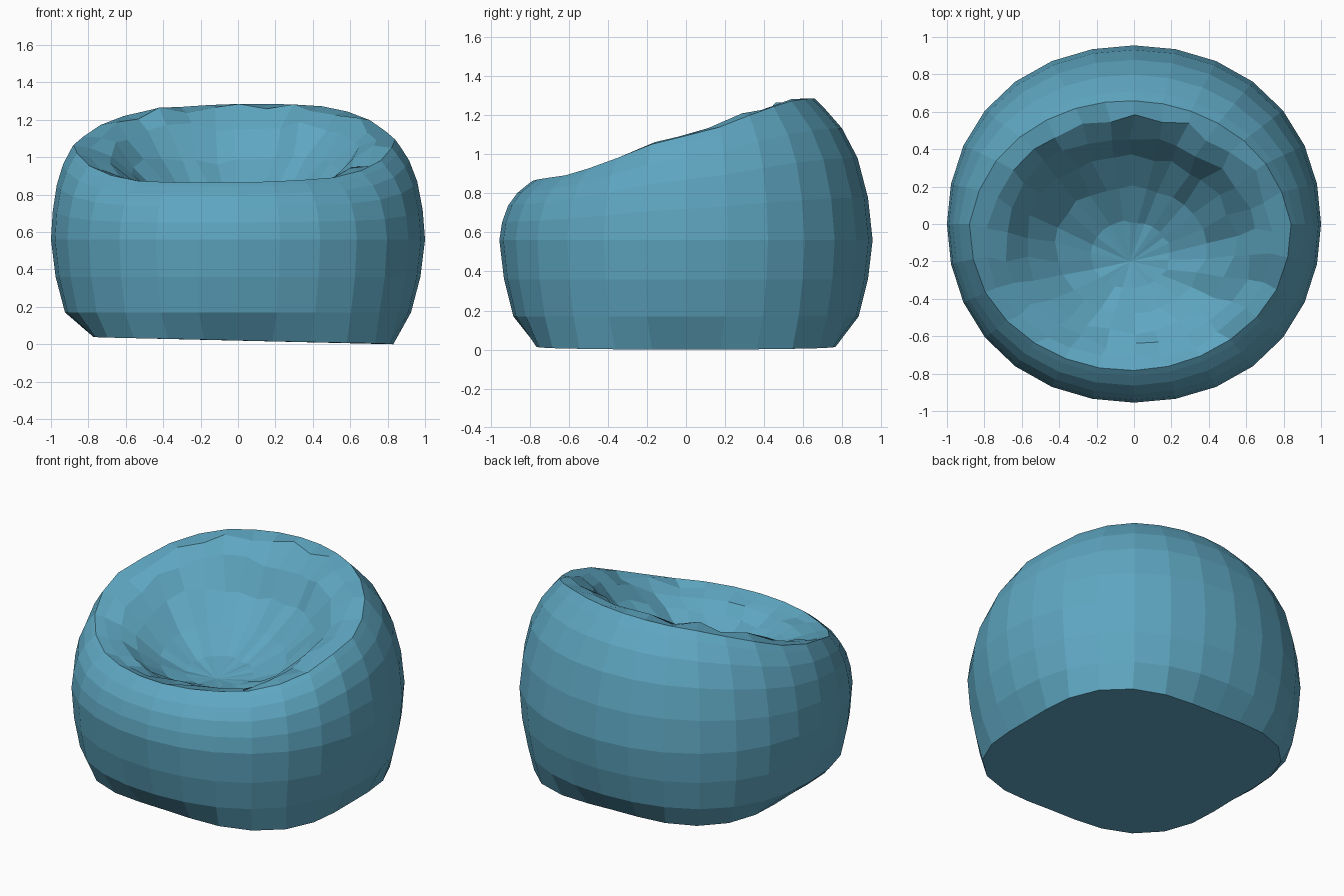
import bpy
import bmesh
import math
import random

if "Cube" in bpy.data.objects:
    bpy.data.objects.remove(bpy.data.objects["Cube"], do_unlink=True)

random.seed(4)
SEGMENTS = 28
DEPTH = 0.955          # front-to-back scale of the round plan
WIDEST = 0.56          # height of the widest ring
SEAT = (-0.02, -0.2, 0.67)  # lowest point of the hollow


def lerp_table(table, x):
    """Piecewise linear lookup in a sorted list of (x, value)."""
    for (x0, v0), (x1, v1) in zip(table, table[1:]):
        if x <= x1:
            return v0 + (v1 - v0) * max(0.0, x - x0) / (x1 - x0)
    return table[-1][1]


def wobble(amount):
    return random.uniform(-amount, amount)


# Crest of the bag from front (-1) to back (+1)
crest_height = [(-1, .865), (-.75, .885), (-.5, .945), (-.25, 1.03), (0, 1.08),
                (.25, 1.13), (.5, 1.205), (.75, 1.26), (1, 1.285)]
crest_radius = [(-1, .82), (-.5, .865), (0, .86), (.5, .79), (1, .69)]
# Side wall: (height, radius, extra on the diagonals)
lower_wall = [(.17, .925, .045), (.36, .975, .03), (WIDEST, 1.0, .02)]
# Upper wall: (share of rise, share of inward curl)
upper_wall = [(.3, .08), (.58, .26), (.79, .53), (.93, .83), (1, 1)]
# Hollow: (share of distance to crest, share of height at front, side, back)
hollow = [(.9, .92, 1.0, .97), (.78, .74, .9, .8), (.65, .5, .64, .5),
          (.47, .23, .28, .27), (.25, .07, .08, .08)]

angles = [math.tau * i / SEGMENTS for i in range(SEGMENTS)]
bm = bmesh.new()


def add_ring(point):
    return [bm.verts.new(point(a)) for a in angles]


def polar(a, r, z):
    return (r * math.cos(a), DEPTH * r * math.sin(a), z)


def diagonal(a):
    """One on the four diagonals, zero to the front, back and sides."""
    return math.sin(2 * a) ** 2


def base_point(a):
    """Slightly tilted, rounded square footprint."""
    x, y, z = polar(a, .8 + .12 * diagonal(a), .02 - .02 * math.cos(a))
    return x + .03 * math.cos(a) ** 2, y, z


def crest(a):
    s, c = math.sin(a), math.cos(a)
    return (lerp_table(crest_radius, s) - .02 * c,
            lerp_table(crest_height, s) + .015 * c)


def lower_point(z, r, extra):
    return lambda a: polar(a, r + extra * diagonal(a), z)


def upper_point(rise, curl):
    def point(a):
        r, h = crest(a)
        z = WIDEST + (h - WIDEST) * rise
        full = 1 + .02 * diagonal(a)
        return polar(a, full - (full - r) * curl, z)
    return point


def hollow_point(u, front, side, back):
    def point(a):
        r, h = crest(a)
        x, y, z = polar(a, r, h)
        s = math.sin(a)
        g = side + ((back if s > 0 else front) - side) * s * s
        loose = 0.028 * u
        return (SEAT[0] + (x - SEAT[0]) * u + wobble(loose),
                SEAT[1] + (y - SEAT[1]) * u + wobble(loose),
                SEAT[2] + (z - SEAT[2]) * g + wobble(loose))
    return point


# Stack the rings from the floor, over the crest and down into the hollow
rings = [add_ring(base_point)]
rings += [add_ring(lower_point(*p)) for p in lower_wall]
rings += [add_ring(upper_point(*p)) for p in upper_wall]
rings += [add_ring(hollow_point(*p)) for p in hollow]

for low, high in zip(rings, rings[1:]):
    for i in range(SEGMENTS):
        j = (i + 1) % SEGMENTS
        bm.faces.new((low[i], low[j], high[j], high[i]))

# Flat underside and the middle of the seat
bm.faces.new(list(reversed(rings[0])))
middle = bm.verts.new(SEAT)
for i in range(SEGMENTS):
    bm.faces.new((rings[-1][i], rings[-1][(i + 1) % SEGMENTS], middle))

bmesh.ops.recalc_face_normals(bm, faces=bm.faces[:])
mesh = bpy.data.meshes.new("bean_bag")
bm.to_mesh(mesh)
bm.free()

# Blue fabric
fabric = bpy.data.materials.new("blue_fabric")
fabric.use_nodes = True
colour = (0.112, 0.382, 0.533, 1.0)
fabric.diffuse_color = colour
fabric.node_tree.nodes["Principled BSDF"].inputs["Base Color"].default_value = colour
mesh.materials.append(fabric)

bag = bpy.data.objects.new("bean_bag", mesh)
bpy.context.collection.objects.link(bag)
